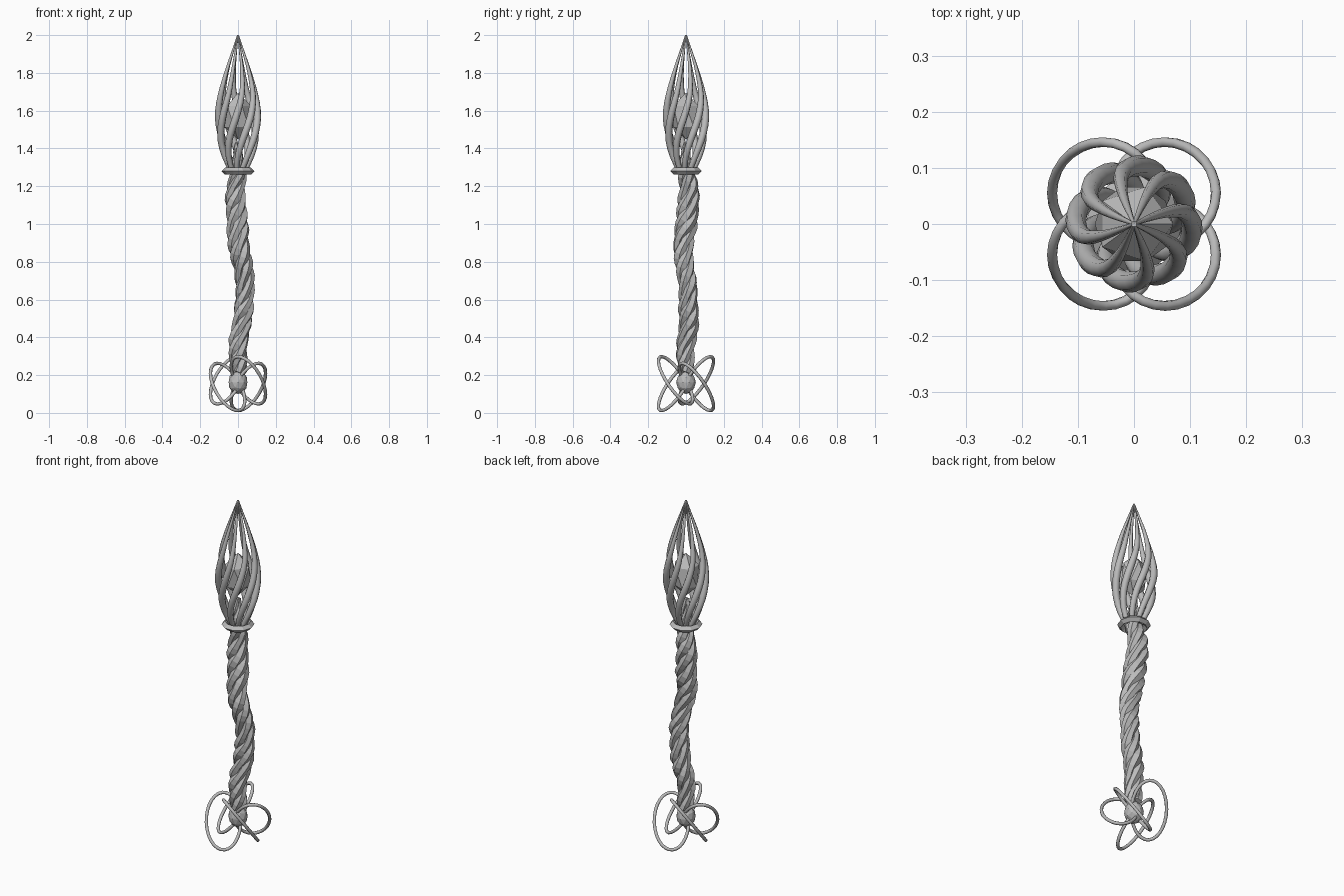
import bpy, bmesh, math
from mathutils import Vector

if "Cube" in bpy.data.objects:
    bpy.data.objects.remove(bpy.data.objects["Cube"], do_unlink=True)

grey = bpy.data.materials.new("stone_grey")
grey.use_nodes = True
grey.diffuse_color = (0.5, 0.5, 0.5, 1)
grey.node_tree.nodes["Principled BSDF"].inputs["Base Color"].default_value = (0.5, 0.5, 0.5, 1)


def finish(name, bm, smooth=None):
    bmesh.ops.recalc_face_normals(bm, faces=bm.faces[:])
    mesh = bpy.data.meshes.new(name)
    bm.to_mesh(mesh)
    bm.free()
    mesh.materials.append(grey)
    ob = bpy.data.objects.new(name, mesh)
    bpy.context.collection.objects.link(ob)
    if smooth:
        bpy.ops.object.select_all(action='DESELECT')
        ob.select_set(True)
        bpy.context.view_layer.objects.active = ob
        bpy.ops.object.shade_smooth_by_angle(angle=math.radians(smooth))


def tube(name, points, radii, sides=8, closed=False, smooth=None):
    """Sweep a round section along points, with a radius at each point."""
    pts = [Vector(p) for p in points]
    n = len(pts)
    bm = bmesh.new()
    rings, normal = [], None
    for i, p in enumerate(pts):
        a = pts[(i - 1) % n] if closed else pts[max(i - 1, 0)]
        b = pts[(i + 1) % n] if closed else pts[min(i + 1, n - 1)]
        t = (b - a).normalized()
        if normal is None:
            normal = Vector((0, 0, 1)) if abs(t.z) < 0.9 else Vector((1, 0, 0))
        normal = (normal - t * normal.dot(t)).normalized()
        side = t.cross(normal)
        rings.append([bm.verts.new(p + radii[i] * (normal * math.cos(k * math.tau / sides)
                                                   + side * math.sin(k * math.tau / sides)))
                      for k in range(sides)])
    for i in range(n if closed else n - 1):
        r, s = rings[i], rings[(i + 1) % n]
        for k in range(sides):
            j = (k + 1) % sides
            bm.faces.new((r[k], r[j], s[j], s[k]))
    if not closed:
        bm.faces.new(rings[0][::-1])
        bm.faces.new(rings[-1])
    finish(name, bm, smooth)


def sample(table, z):
    """Smoothly interpolate rows of (z, values...)."""
    if z <= table[0][0]:
        return table[0][1:]
    for i in range(len(table) - 1):
        a, b = table[i], table[i + 1]
        if z <= b[0]:
            p, q = table[max(i - 1, 0)], table[min(i + 2, len(table) - 1)]
            h = b[0] - a[0]
            f = (z - a[0]) / h
            out = []
            for k in range(1, len(a)):
                ma = (b[k] - p[k]) / (b[0] - p[0]) * h
                mb = (q[k] - a[k]) / (q[0] - a[0]) * h
                out.append((2*f**3 - 3*f**2 + 1) * a[k] + (f**3 - 2*f**2 + f) * ma
                           + (3*f**2 - 2*f**3) * b[k] + (f**3 - f**2) * mb)
            return out
    return table[-1][1:]


def gem(name, z, radius, half_height, detail):
    bm = bmesh.new()
    bmesh.ops.create_icosphere(bm, subdivisions=detail, radius=1)
    for v in bm.verts:
        v.co = Vector((v.co.x * radius, v.co.y * radius, z + v.co.z * half_height))
    finish(name, bm)


# Shaft: four strands wound around a gently bent centre line (z, x, y, size)
bend = [(0.215, 0, 0, 0.85), (0.35, 0.002, 0, 0.95), (0.50, 0.022, 0.015, 1), (0.65, 0.04, 0.01, 0.95),
        (0.78, 0.024, -0.006, 1), (0.92, 0.002, -0.012, 1.08), (1.05, -0.008, 0.01, 1.1),
        (1.18, -0.010, 0.014, 1.0), (1.28, 0, 0, 0.8), (1.43, 0, 0, 0.3)]
STEPS = 48
for s in range(4):
    path, radii = [], []
    for i in range(STEPS + 1):
        z = 0.215 + 1.215 * i / STEPS
        x, y, size = sample(bend, z)
        ang = s * math.tau / 4 + math.tau * 3.6 * i / STEPS
        path.append((x + 0.028 * size * math.cos(ang), y + 0.028 * size * math.sin(ang), z))
        radii.append((0.0275 + 0.004 * math.sin(i * 1.1 + s * 2)) * size)
    tube(f"shaft_strand_{s + 1}", path, radii, sides=6)

# Head cage: eight swirling ribs meeting at the tip (z, distance, turn in degrees, thickness)
rib = [(1.28, 0.036, -12, 0.013), (1.36, 0.070, 0, 0.016), (1.45, 0.094, 16, 0.0185),
       (1.57, 0.104, 40, 0.019), (1.69, 0.093, 58, 0.015), (1.82, 0.061, 65, 0.0095),
       (1.92, 0.028, 67, 0.006), (2.0, 0.002, 67.5, 0.003)]
for s in range(8):
    path, radii = [], []
    for i in range(19):
        z = 1.28 + 0.72 * i / 18
        r, turn, thick = sample(rib, z)
        ang = math.radians(turn) + s * math.tau / 8
        path.append((r * math.cos(ang), r * math.sin(ang), z))
        radii.append(thick)
    tube(f"cage_rib_{s + 1}", path, radii, sides=8, smooth=50)

# Gems inside the cage and at the foot
gem("head_crystal", 1.57, 0.078, 0.125, 1)
gem("foot_crystal", 0.162, 0.052, 0.062, 2)

# Collar between shaft and cage, with a sharp rim
collar = [(0.069 * math.cos(k * math.tau / 10), 0.069 * math.sin(k * math.tau / 10), 1.28)
          for k in range(10)]
tube("collar", collar, [0.018] * 10, sides=4, closed=True)

# Foot loops: four tilted hoops arranged like propeller blades
for s, (sx, sy) in enumerate([(1, 1), (-1, 1), (-1, -1), (1, -1)]):
    path = []
    for k in range(28):
        a = k * math.tau / 28
        x, y = sx * 0.055 + 0.091 * math.cos(a), sy * 0.055 + 0.091 * math.sin(a)
        path.append((x, y, 0.155 + 0.80 * sy * x - 1.12 * sx * y))
    tube(f"foot_loop_{s + 1}", path, [0.009] * 28, sides=8, closed=True, smooth=50)
